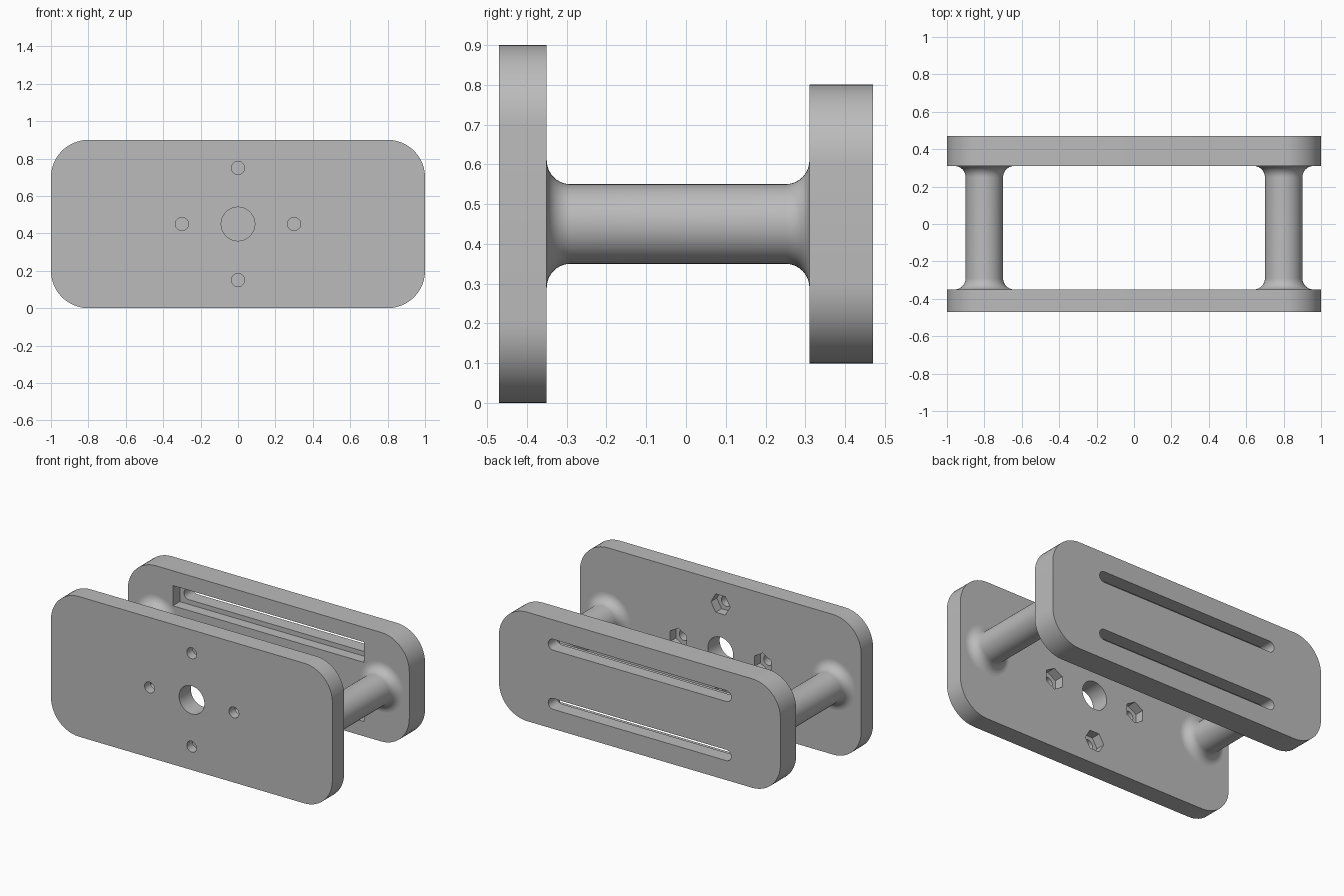
import bpy, bmesh, math

cube = bpy.data.objects.get("Cube")
if cube:
    bpy.data.objects.remove(cube, do_unlink=True)

MID = 0.45                                # height of the shared centre line
FRONT, FRONT_IN, BACK_IN, BACK = -0.47, -0.35, 0.31, 0.47

grey = bpy.data.materials.new("plain grey")
grey.use_nodes = True
grey.diffuse_color = (0.5, 0.5, 0.5, 1)
grey.node_tree.nodes["Principled BSDF"].inputs["Base Color"].default_value = (0.5, 0.5, 0.5, 1)


def add_object(name, bm):
    bmesh.ops.recalc_face_normals(bm, faces=bm.faces)
    mesh = bpy.data.meshes.new(name)
    bm.to_mesh(mesh)
    bm.free()
    mesh.materials.append(grey)
    obj = bpy.data.objects.new(name, mesh)
    bpy.context.collection.objects.link(obj)
    return obj


def rounded(cx, cz, w, h, r, steps=12):
    """Rounded rectangle outline; also gives slots and circles."""
    pts = []
    for q, (sx, sz) in enumerate(((1, 1), (-1, 1), (-1, -1), (1, -1))):
        for i in range(steps + 1):
            a = math.pi / 2 * (q + i / steps)
            pts.append((round(cx + sx * (w / 2 - r) + r * math.cos(a), 5),
                        round(cz + sz * (h / 2 - r) + r * math.sin(a), 5)))
    return list(dict.fromkeys(pts))


def circle(cx, cz, r):
    return rounded(cx, cz, 2 * r, 2 * r, r)


def hexagon(cx, cz, r, turn):
    return [(cx + r * math.cos(turn + k * math.pi / 3),
             cz + r * math.sin(turn + k * math.pi / 3)) for k in range(6)]


def prism(name, outline, y0, y1):
    bm = bmesh.new()
    face = bm.faces.new([bm.verts.new((x, y0, z)) for x, z in outline])
    out = bmesh.ops.extrude_face_region(bm, geom=[face])
    moved = [v for v in out["geom"] if isinstance(v, bmesh.types.BMVert)]
    bmesh.ops.translate(bm, verts=moved, vec=(0, y1 - y0, 0))
    return add_object(name, bm)


def activate(obj):
    bpy.ops.object.select_all(action='DESELECT')
    obj.select_set(True)
    bpy.context.view_layer.objects.active = obj


def cut(obj, outline, y0, y1):
    cutter = prism("cutter", outline, y0, y1)
    mod = obj.modifiers.new("cut", 'BOOLEAN')
    mod.operation, mod.solver, mod.object = 'DIFFERENCE', 'EXACT', cutter
    activate(obj)
    bpy.ops.object.modifier_apply(modifier=mod.name)
    bpy.data.objects.remove(cutter, do_unlink=True)


def smooth(obj):
    activate(obj)
    bpy.ops.object.shade_smooth_by_angle(angle=math.radians(30))


# Front plate: centre bore and four bolt holes with hexagonal nut pockets behind
front_plate = prism("front_plate", rounded(0, MID, 2, 0.9, 0.2), FRONT, FRONT_IN)
cut(front_plate, circle(0, MID, 0.09), FRONT - 0.1, FRONT_IN + 0.1)
for k in range(4):
    a = k * math.pi / 2
    x, z = 0.3 * math.cos(a), MID + 0.3 * math.sin(a)
    cut(front_plate, circle(x, z, 0.035), FRONT - 0.1, FRONT_IN + 0.1)
    cut(front_plate, hexagon(x, z, 0.068, a + math.pi / 2), FRONT_IN - 0.06, FRONT_IN + 0.1)
smooth(front_plate)

# Back plate: two through slots, each with a wider square groove on the inner face
back_plate = prism("back_plate", rounded(0, MID, 2, 0.7, 0.2), BACK_IN, BACK)
for side in (-1, 1):
    z = MID + side * 0.19
    cut(back_plate, rounded(0, z, 1.3, 0.07, 0.035), BACK_IN - 0.1, BACK + 0.1)
    groove = [(-0.68, z - 0.065), (0.68, z - 0.065), (0.68, z + 0.065), (-0.68, z + 0.065)]
    cut(back_plate, groove, BACK_IN - 0.1, BACK_IN + 0.07)
smooth(back_plate)

# Round posts with a concave fillet flaring into each plate
R, FIL, STEPS = 0.1, 0.06, 10
flare = [(R + FIL - FIL * math.cos(t), FIL - FIL * math.sin(t))
         for t in (math.pi / 2 * (1 - i / STEPS) for i in range(STEPS + 1))]
profile = [(r, FRONT_IN + d) for r, d in flare] + [(r, BACK_IN - d) for r, d in reversed(flare)]
for name, x in (("left_post", 0.8), ("right_post", -0.8)):
    bm = bmesh.new()
    verts = [bm.verts.new((x + r, y, MID)) for r, y in profile]
    edges = [bm.edges.new(pair) for pair in zip(verts, verts[1:])]
    bmesh.ops.spin(bm, geom=verts + edges, cent=(x, 0, MID), axis=(0, 1, 0),
                   angle=2 * math.pi, steps=48)
    bmesh.ops.remove_doubles(bm, verts=bm.verts, dist=0.0001)
    smooth(add_object(name, bm))
